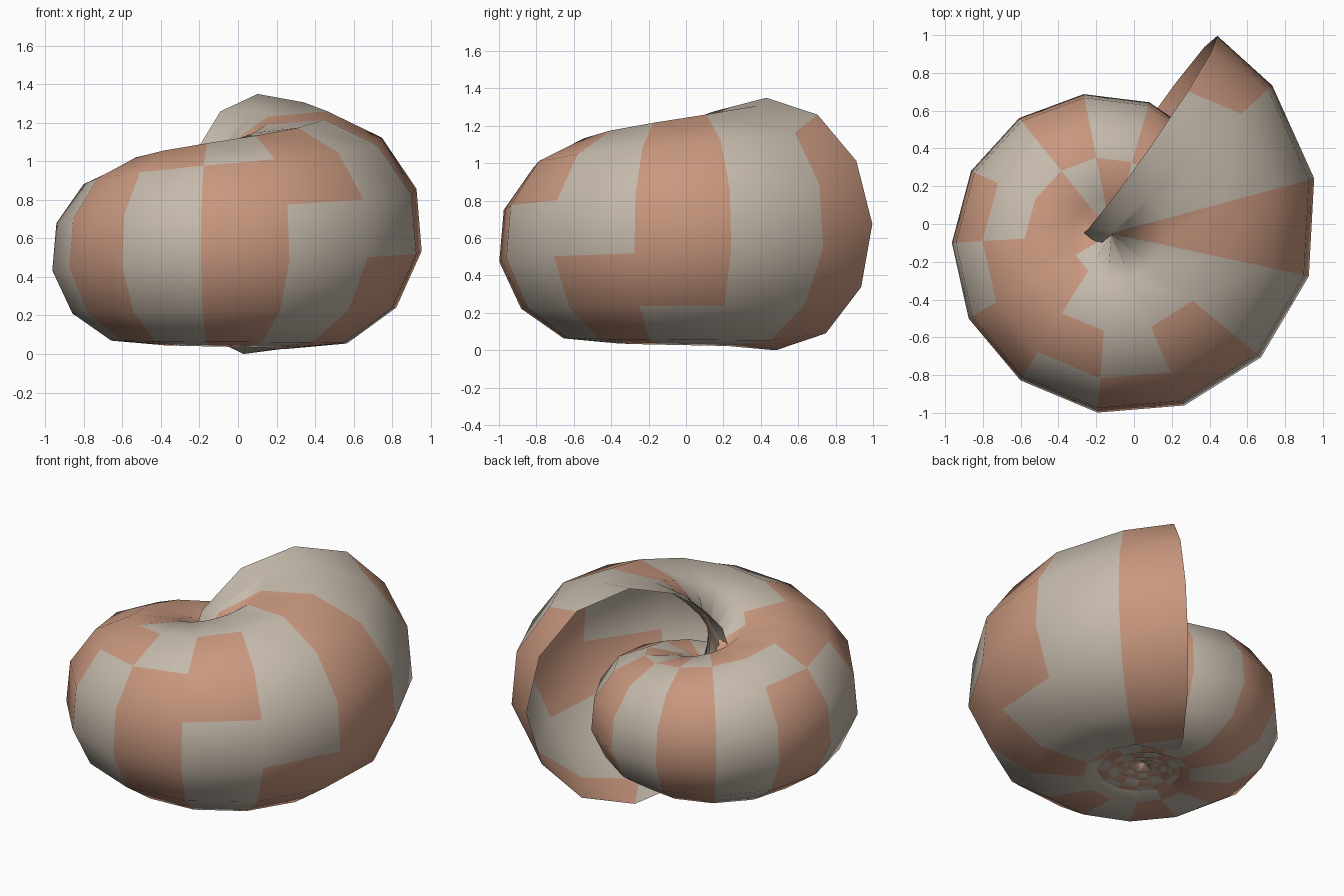
import bpy, bmesh, math

if "Cube" in bpy.data.objects:
    bpy.data.objects.remove(bpy.data.objects["Cube"])

SIDES = 12
STEP = math.radians(27.4)
GROWTH = 0.082
RINGS = 54
CX, CY, APEX_Z = -0.12, -0.05, 0.117
START = math.radians(42.6)


def material(name, color):
    m = bpy.data.materials.new(name)
    m.diffuse_color = (*color, 1)
    m.use_nodes = True
    m.node_tree.nodes["Principled BSDF"].inputs["Base Color"].default_value = m.diffuse_color
    return m


# Tube cross-sections, growing from the apex; angles start at the underside
def ring(i):
    phi = START - i * STEP
    s = math.exp(-GROWTH * (math.radians(62) - phi))
    a, r = 0.67 * s, 0.53 * s
    pts = []
    for j in range(SIDES):
        t = math.radians(-100 + 30 * j)
        d = r + a * math.cos(t)
        pts.append((CX + d * math.cos(phi), CY + d * math.sin(phi),
                    APEX_Z + 0.84 * a + a * math.sin(t)))
    return pts


# Mouth rim: an oblique, slightly leaning ring
def rim():
    pts = []
    for j in range(SIDES):
        t = math.radians(-90 + 30 * j)
        d = 0.66 * math.cos(t)
        lean = -0.045 * math.sin(t)
        pts.append((0.065 + 0.57 * d - 0.82 * lean,
                    0.455 + 0.82 * d + 0.57 * lean,
                    0.675 + 0.675 * math.sin(t)))
    return pts


# Patches: colour at the underside, flipped at given angles round the tube
FLIPS = {0: [50], 1: [], 2: [-40], 3: [-10], 4: [20, 80], 5: [50],
         6: [50, 80], 7: [110], 8: [50], 9: [50, 80], 10: [80]}


def is_red(seg, angle):
    low = seg == 0 or (seg >= 3 and seg % 2 == 1)
    flips = FLIPS.get(seg, [80])
    return low ^ (sum(angle > f for f in flips) % 2 == 1)


bm = bmesh.new()
rings = [[bm.verts.new(p) for p in pts]
         for pts in [rim()] + [ring(i) for i in range(RINGS)]]
for seg in range(RINGS):
    a, b = rings[seg], rings[seg + 1]
    for j in range(SIDES):
        k = (j + 1) % SIDES
        f = bm.faces.new((a[j], a[k], b[k], b[j]))
        f.material_index = int(is_red(seg, -85 + 30 * j))
        f.smooth = True
# Closed apex
bm.faces.new(rings[-1])
bmesh.ops.recalc_face_normals(bm, faces=bm.faces)

mesh = bpy.data.meshes.new("spiral_shell")
bm.to_mesh(mesh)
bm.free()
mesh.materials.append(material("beige", (0.56, 0.49, 0.41)))
mesh.materials.append(material("terracotta", (0.58, 0.31, 0.21)))
shell = bpy.data.objects.new("spiral_shell", mesh)
bpy.context.collection.objects.link(shell)
